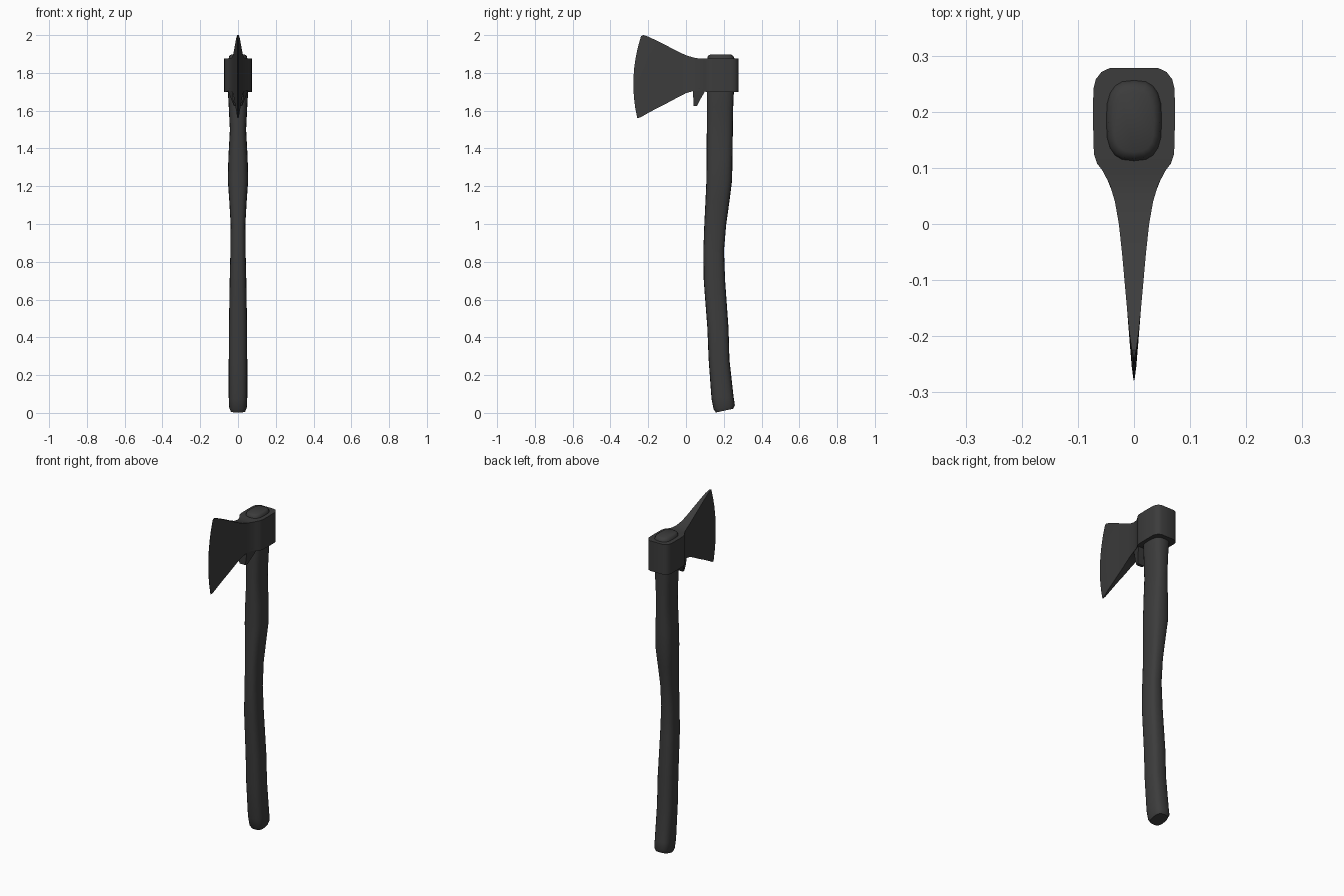
import bpy, bmesh, math
from mathutils import Vector

dark = bpy.data.materials.new("dark_grey")
dark.diffuse_color = (0.045, 0.045, 0.045, 1)


def loft(name, rings, angle):
    """Skin a list of equal-length closed rings and cap both ends."""
    bm = bmesh.new()
    loops = [[bm.verts.new(p) for p in ring] for ring in rings]
    n = len(loops[0])
    for a, b in zip(loops, loops[1:]):
        for i in range(n):
            j = (i + 1) % n
            bm.faces.new((a[i], a[j], b[j], b[i]))
    bm.faces.new(loops[0])
    bm.faces.new(loops[-1])
    bmesh.ops.recalc_face_normals(bm, faces=bm.faces)
    mesh = bpy.data.meshes.new(name)
    bm.to_mesh(mesh)
    bm.free()
    obj = bpy.data.objects.new(name, mesh)
    bpy.context.collection.objects.link(obj)
    mesh.materials.append(dark)
    bpy.ops.object.select_all(action='DESELECT')
    obj.select_set(True)
    bpy.context.view_layer.objects.active = obj
    bpy.ops.object.shade_smooth_by_angle(angle=math.radians(angle))
    return obj


def rounded(t, power):
    """Unit superellipse point."""
    c, s = math.cos(t), math.sin(t)
    e = 2 / power
    return math.copysign(abs(c) ** e, c), math.copysign(abs(s) ** e, s)


# Handle: z, front y, back y, half width, tilt of the cut
sections = [
    (0.012, 0.158, 0.250, 0.040, 0.010),
    (0.030, 0.146, 0.259, 0.047, 0.010),
    (0.080, 0.135, 0.252, 0.049, 0.004),
    (0.280, 0.120, 0.230, 0.049, 0),
    (0.450, 0.113, 0.225, 0.048, 0),
    (0.700, 0.094, 0.207, 0.044, 0),
    (0.860, 0.092, 0.201, 0.040, 0),
    (1.000, 0.097, 0.213, 0.039, 0),
    (1.120, 0.103, 0.230, 0.046, 0),
    (1.230, 0.108, 0.244, 0.054, 0),
    (1.350, 0.109, 0.246, 0.051, 0),
    (1.500, 0.110, 0.248, 0.043, 0),
    (1.620, 0.110, 0.250, 0.049, 0),
    (1.690, 0.110, 0.253, 0.053, 0),
    (1.875, 0.112, 0.257, 0.050, 0),
    (1.890, 0.116, 0.250, 0.046, 0),
    (1.897, 0.128, 0.238, 0.036, 0),
]
rings = []
for z, y0, y1, hw, tilt in sections:
    ring = []
    for i in range(20):
        u, v = rounded(2 * math.pi * i / 20, 2.8)
        ring.append(Vector((hw * u, (y0 + y1) / 2 + (y1 - y0) / 2 * v, z + tilt * v)))
    rings.append(ring)
loft("handle", rings, 50)

# Axe head: bottom (y, z), top (y, z), half width, forward bulge of the edge
stations = [
    (-0.258, 1.560, -0.238, 1.995, 0.0008, 0.030),
    (-0.240, 1.565, -0.225, 2.000, 0.0040, 0.022),
    (-0.200, 1.588, -0.195, 1.990, 0.0080, 0.010),
    (-0.150, 1.615, -0.150, 1.968, 0.0125, 0),
    (-0.100, 1.640, -0.100, 1.943, 0.0170, 0),
    (-0.050, 1.667, -0.050, 1.917, 0.0215, 0),
    (0.000, 1.693, 0.000, 1.893, 0.0270, 0),
    (0.040, 1.704, 0.040, 1.881, 0.0340, 0),
    (0.070, 1.706, 0.070, 1.876, 0.0430, 0),
    (0.095, 1.703, 0.095, 1.876, 0.0560, 0),
    (0.108, 1.699, 0.108, 1.877, 0.0660, 0),
    (0.125, 1.698, 0.125, 1.877, 0.0715, 0),
    (0.180, 1.698, 0.180, 1.877, 0.0730, 0),
    (0.240, 1.698, 0.240, 1.877, 0.0725, 0),
    (0.258, 1.698, 0.258, 1.877, 0.0680, 0),
    (0.271, 1.698, 0.271, 1.877, 0.0580, 0),
    (0.278, 1.698, 0.278, 1.877, 0.0430, 0),
]
rings = []
for yb, zb, yt, zt, hw, bulge in stations:
    side = []
    for i in range(9):
        s = i / 8
        y = yb + (yt - yb) * s - bulge * (1 - (2 * s - 1) ** 2)
        side.append((y, zb + (zt - zb) * s))
    rings.append([Vector((hw, y, z)) for y, z in side]
                 + [Vector((-hw, y, z)) for y, z in reversed(side)])
loft("axe_head", rings, 35)

# Small spur hanging under the neck: z, front y, back y, front and back half width
spur = [
    (1.720, 0.036, 0.105, 0.030, 0.058),
    (1.695, 0.037, 0.096, 0.030, 0.050),
    (1.660, 0.039, 0.076, 0.026, 0.036),
    (1.626, 0.041, 0.059, 0.018, 0.022),
]
loft("neck_spur", [[Vector((-a, y0, z)), Vector((a, y0, z)),
                    Vector((b, y1, z)), Vector((-b, y1, z))]
                   for z, y0, y1, a, b in spur], 35)
